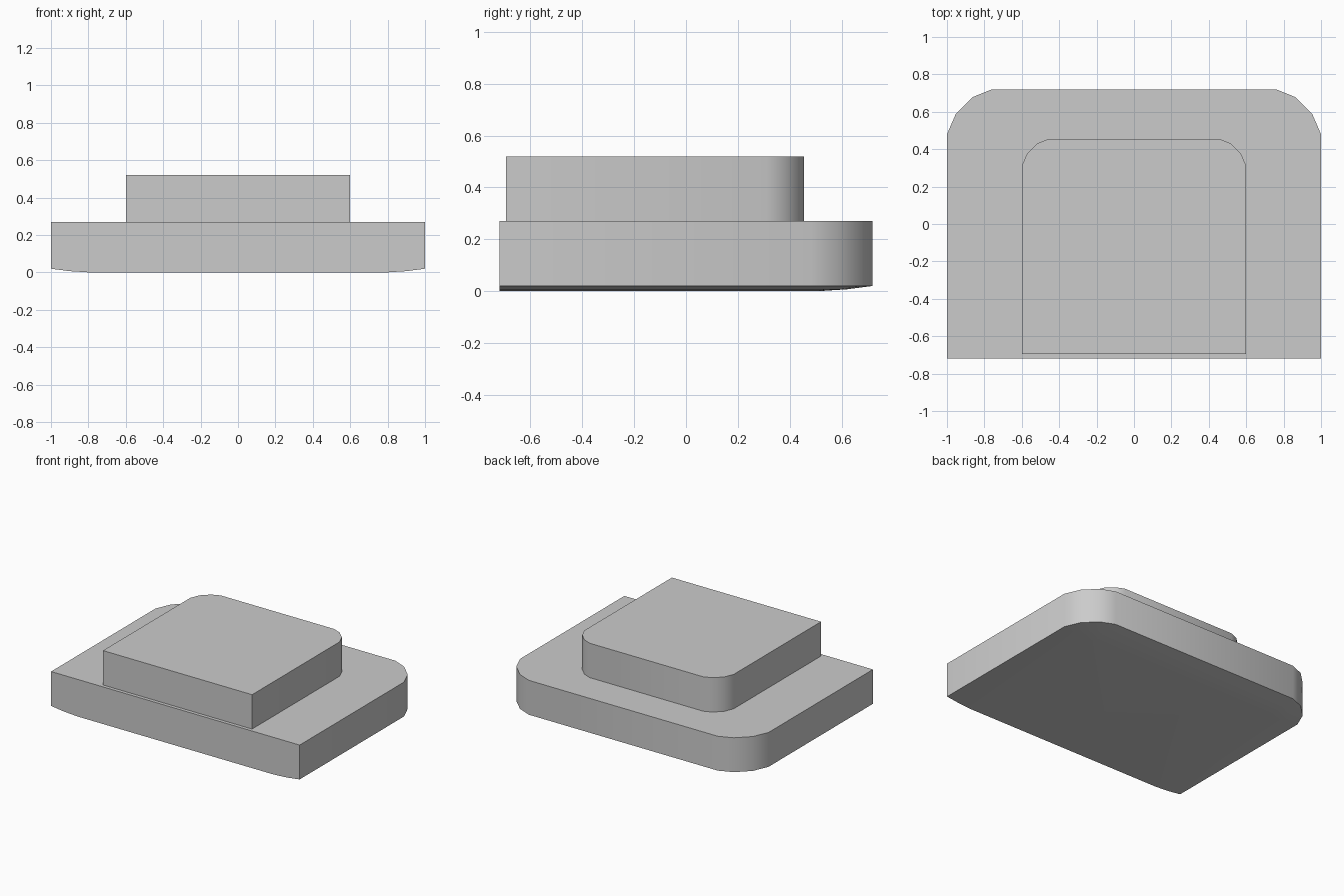
import bpy, bmesh

if "Cube" in bpy.data.objects:
    bpy.data.objects.remove(bpy.data.objects["Cube"])

# Rounded back corner as (inset from side, inset from back), for a unit radius
CORNER = [(0, 1), (0.2, 0.54), (0.58, 0.17), (1, 0)]


def outline(half_width, front, back, radius):
    """Square front, rounded back corners, counter-clockwise."""
    right = [(half_width, front)]
    right += [(half_width - a * radius, back - b * radius) for a, b in CORNER]
    return right + [(-x, y) for x, y in reversed(right)]


def slab(name, half_width, front, back, radius, levels):
    """Stack outlines given as (inset, z) from bottom to top and cap both ends."""
    bm = bmesh.new()
    rings = []
    for inset, z in levels:
        pts = outline(half_width - inset, front, back - inset, radius - inset)
        rings.append([bm.verts.new((x, y, z)) for x, y in pts])
    n = len(rings[0])
    for low, high in zip(rings, rings[1:]):
        for i in range(n):
            j = (i + 1) % n
            # on the front wall, inset rings lie in one plane
            bm.faces.new((low[i], low[j], high[j], high[i]))
    bm.faces.new(rings[0][::-1])
    bm.faces.new(rings[-1])
    bmesh.ops.recalc_face_normals(bm, faces=bm.faces)
    mesh = bpy.data.meshes.new(name)
    bm.to_mesh(mesh)
    bm.free()
    obj = bpy.data.objects.new(name, mesh)
    bpy.context.collection.objects.link(obj)
    bpy.ops.object.select_all(action='DESELECT')
    obj.select_set(True)
    bpy.context.view_layer.objects.active = obj
    bpy.ops.object.shade_smooth_by_angle(angle=0.65)
    return obj


# Wide lower slab with a gently curved underside
slab("lower_step", 1.0, -0.72, 0.72, 0.24,
     [(0.21, 0.0), (0.1, 0.007), (0.0, 0.02), (0.0, 0.27)])

# Smaller upper slab, set towards the front
slab("upper_step", 0.6, -0.695, 0.455, 0.144, [(0.0, 0.265), (0.0, 0.52)])
